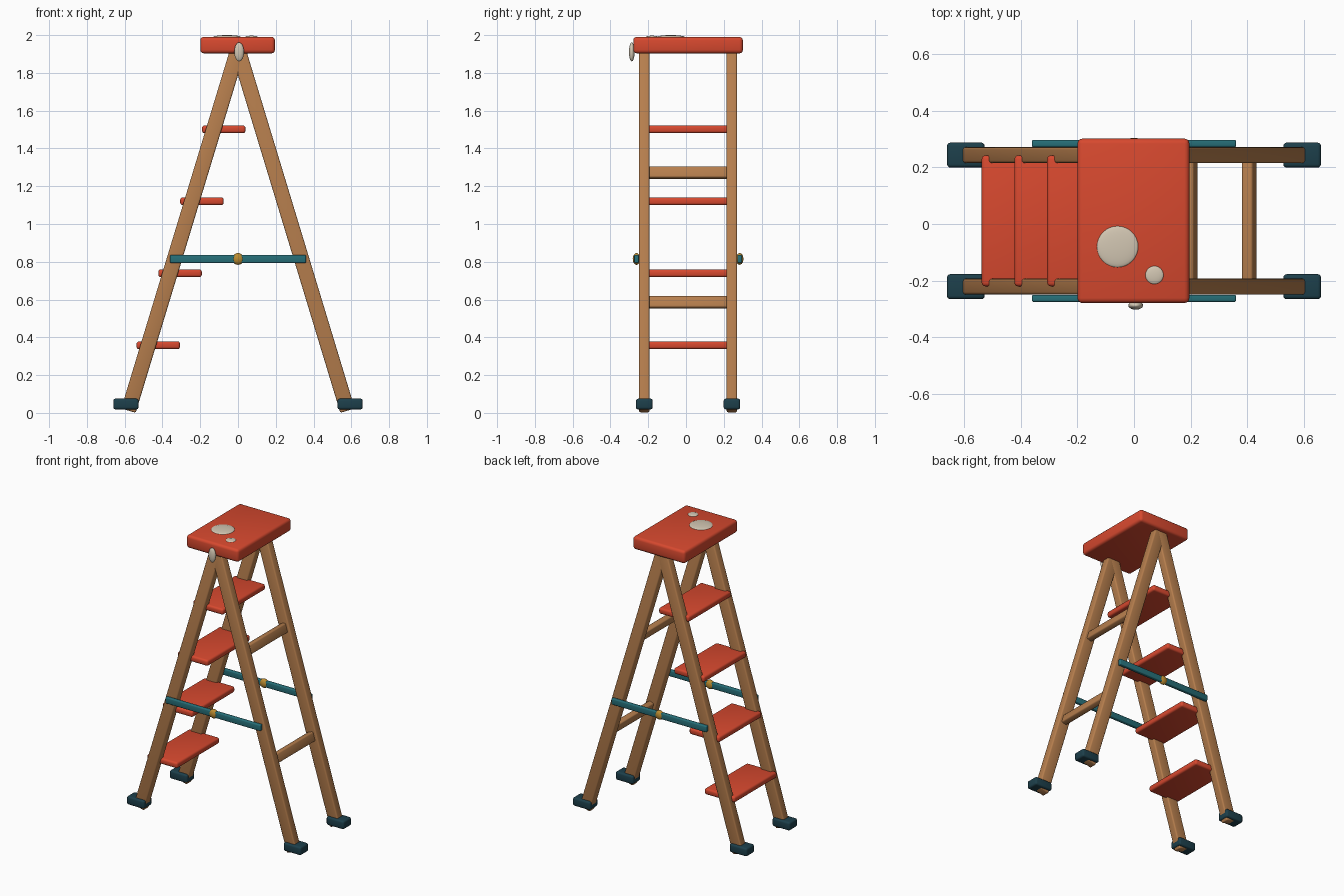
import bpy
import math
from mathutils import Matrix, Vector

cube = bpy.data.objects.get("Cube")
if cube:
    bpy.data.objects.remove(cube, do_unlink=True)


def material(name, rgb):
    mat = bpy.data.materials.new(name)
    mat.use_nodes = True
    mat.diffuse_color = (*rgb, 1)
    mat.node_tree.nodes["Principled BSDF"].inputs["Base Color"].default_value = (*rgb, 1)
    return mat


red = material("red paint", (0.68, 0.066, 0.028))
wood = material("warm wood", (0.47, 0.21, 0.075))
teal = material("teal metal", (0.02, 0.16, 0.19))
rubber = material("dark rubber", (0.012, 0.05, 0.07))
cream = material("cream paint", (0.65, 0.57, 0.45))
brass = material("brass", (0.5, 0.26, 0.03))


def smooth(obj):
    bpy.ops.object.select_all(action='DESELECT')
    obj.select_set(True)
    bpy.context.view_layer.objects.active = obj
    bpy.ops.object.shade_smooth_by_angle(angle=math.radians(40))


def box(name, centre, size, mat, bevel, tilt=0):
    """Bevelled box, tilted about the y axis."""
    bpy.ops.mesh.primitive_cube_add(size=1)
    obj = bpy.context.object
    obj.name = name
    obj.data.transform(Matrix.Diagonal((*size, 1)))
    obj.location = centre
    obj.rotation_euler.y = tilt
    obj.data.materials.append(mat)
    mod = obj.modifiers.new("rounded edges", 'BEVEL')
    mod.width = bevel
    mod.segments = 3
    bpy.ops.object.modifier_apply(modifier=mod.name)
    smooth(obj)
    return obj


def ball(name, centre, radii, mat):
    """Ellipsoid."""
    bpy.ops.mesh.primitive_uv_sphere_add(segments=32, ring_count=16, radius=1)
    obj = bpy.context.object
    obj.name = name
    obj.data.transform(Matrix.Diagonal((*radii, 1)))
    obj.location = centre
    obj.data.materials.append(mat)
    smooth(obj)
    return obj


MID_Y = 0.011
SIDES = (("right", -1), ("left", 1))
FOOT = Vector((0.58, 0, 0.012))
HEAD = Vector((0.0, 0, 1.925))
axis = HEAD - FOOT
lean = math.atan2(axis.x, axis.z)

# Top platform with paint spots and a drip
box("top_platform", (-0.002, MID_Y, 1.947), (0.395, 0.58, 0.087), red, 0.018)
ball("large_paint_spot", (-0.058, -0.08, 1.99), (0.073, 0.073, 0.01), cream)
ball("small_paint_spot", (0.072, -0.18, 1.99), (0.032, 0.032, 0.007), cream)
ball("paint_drip", (0.006, -0.287, 1.911), (0.026, 0.015, 0.05), cream)

# Side frames: leaning rails, feet, brace and hinge rivet on each side
for y_name, s in SIDES:
    y = MID_Y + s * 0.232
    for x_name, d in (("step", -1), ("rear", 1)):
        mid = (FOOT + HEAD) / 2
        box(f"{x_name}_rail_{y_name}", (d * mid.x, y, mid.z),
            (0.08, 0.056, axis.length), wood, 0.009, d * lean)
        box(f"{x_name}_foot_{y_name}", (d * 0.593, y, 0.047),
            (0.133, 0.088, 0.057), rubber, 0.012)
    brace_y = MID_Y + s * 0.273
    box(f"spreader_{y_name}", (0, brace_y, 0.815), (0.72, 0.025, 0.042), teal, 0.006)
    ball(f"spreader_rivet_{y_name}", (0, brace_y, 0.815), (0.031, 0.02, 0.031), brass)

# Four treads climbing the left-leaning frame
for i in range(4):
    box(f"tread_{i + 1}", (-0.422 + i * 0.1155, MID_Y, 0.358 + i * 0.381),
        (0.23, 0.462, 0.041), red, 0.013)

# Two rungs across the rear frame
for i, z in enumerate((0.585, 1.272)):
    x = FOOT.x + axis.x * (z - FOOT.z) / axis.z
    box(f"rear_rung_{i + 1}", (x, MID_Y, z), (0.041, 0.44, 0.063), wood, 0.009, lean)
